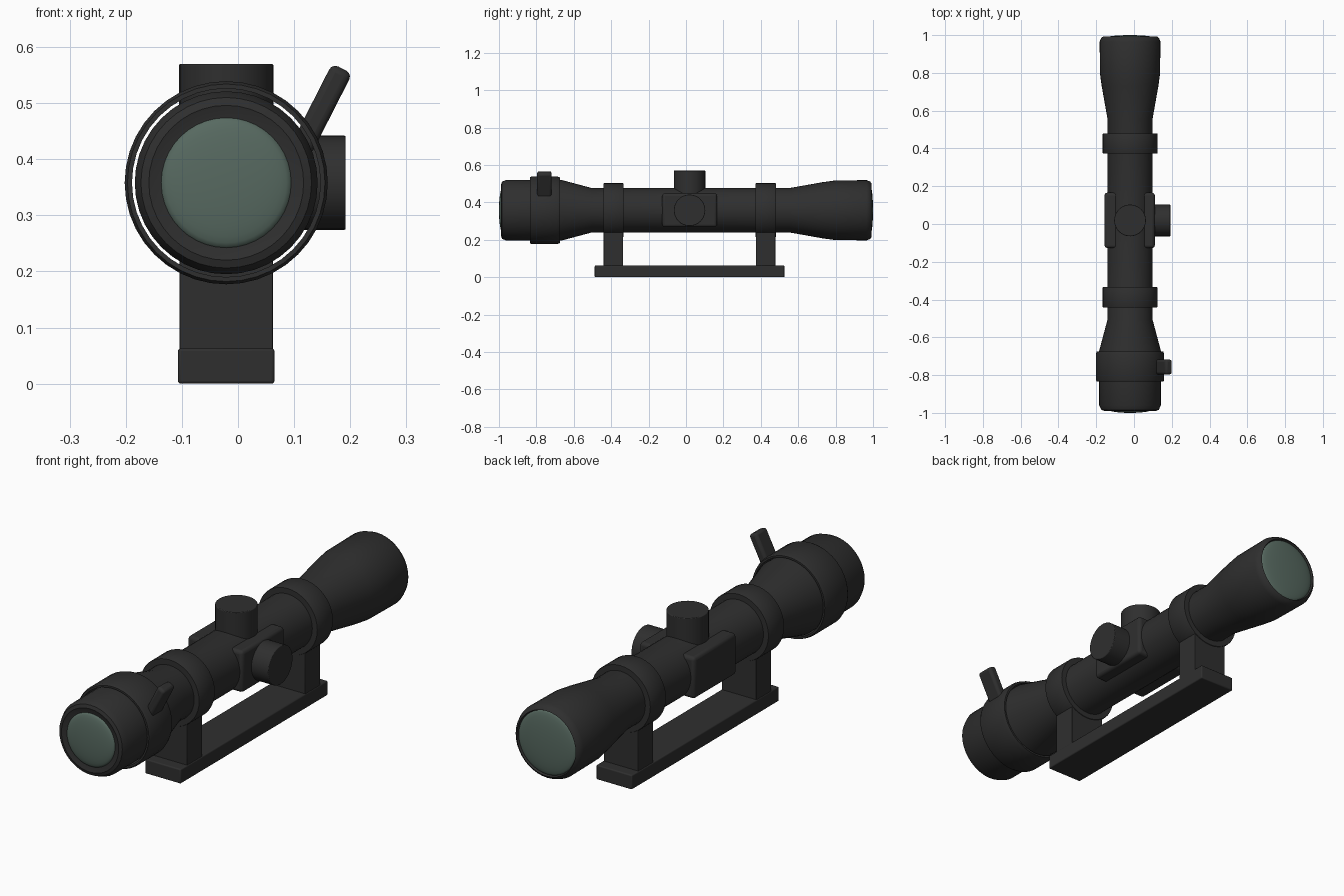
import bpy, bmesh, math
from mathutils import Matrix, Vector

if "Cube" in bpy.data.objects:
    bpy.data.objects.remove(bpy.data.objects["Cube"])

CX, CY, CZ = -0.021, 0.019, 0.358   # optical axis (x, z) and mount centre (y)


def material(name, rgb):
    m = bpy.data.materials.new(name)
    m.diffuse_color = (*rgb, 1)
    m.use_nodes = True
    m.node_tree.nodes["Principled BSDF"].inputs["Base Color"].default_value = m.diffuse_color
    return m


BLACK = material("matte_black", (0.028, 0.028, 0.028))
GLASS = material("green_glass", (0.095, 0.142, 0.118))


def finish(bm, name, mat, bevel=0.0, angle=35):
    bmesh.ops.recalc_face_normals(bm, faces=bm.faces)
    me = bpy.data.meshes.new(name)
    bm.to_mesh(me)
    bm.free()
    ob = bpy.data.objects.new(name, me)
    bpy.context.collection.objects.link(ob)
    me.materials.append(mat)
    if bevel:
        b = ob.modifiers.new("bevel", 'BEVEL')
        b.width, b.segments, b.limit_method = bevel, 3, 'ANGLE'
    bpy.context.view_layer.objects.active = ob
    ob.select_set(True)
    bpy.ops.object.shade_smooth_by_angle(angle=math.radians(angle))
    ob.select_set(False)
    return ob


def lathe(name, profile, mat=BLACK, closed=False, n=40):
    """Spin (radius, y) points around the optical axis."""
    bm = bmesh.new()
    vs = [bm.verts.new((CX + r, y, CZ)) for r, y in profile]
    pairs = list(zip(vs, vs[1:] + vs[:1])) if closed else list(zip(vs, vs[1:]))
    es = [bm.edges.new(p) for p in pairs]
    bmesh.ops.spin(bm, geom=vs + es, cent=(CX, 0, CZ), axis=(0, 1, 0),
                   angle=2 * math.pi, steps=n, use_duplicate=False)
    bmesh.ops.remove_doubles(bm, verts=bm.verts, dist=1e-5)
    return finish(bm, name, mat)


def box(name, lo, hi, bevel, tilt=None):
    bm = bmesh.new()
    lo, hi = Vector(lo), Vector(hi)
    m = Matrix.Translation((lo + hi) / 2) @ Matrix.Diagonal((*(hi - lo), 1))
    bmesh.ops.create_cube(bm, size=1, matrix=(tilt or Matrix()) @ m)
    return finish(bm, name, BLACK, bevel)


def knob(name, length, direction):
    """Cylinder from the optical axis outwards."""
    bm = bmesh.new()
    rot = Vector((0, 0, 1)).rotation_difference(Vector(direction)).to_matrix().to_4x4()
    m = Matrix.Translation((CX, CY, CZ)) @ rot @ Matrix.Translation((0, 0, length / 2 + 0.04))
    bmesh.ops.create_cone(bm, cap_ends=True, segments=32, radius1=0.084, radius2=0.084,
                          depth=length - 0.08, matrix=m)
    return finish(bm, name, BLACK, 0.003)


# Main tube with eyepiece (front) and objective bell (back)
lathe("scope_body", [(0, -0.978), (0.115, -0.982), (0.138, -0.989), (0.152, -0.984), (0.163, -0.96),
                     (0.163, -0.67), (0.119, -0.505), (0.119, 0.555), (0.150, 0.73),
                     (0.159, 0.795), (0.161, 0.965), (0.153, 0.985), (0.142, 0.993),
                     (0.138, 0.985), (0, 0.975)])

# Domed lenses
for name, r, y0, s in (("eyepiece_lens", 0.116, -0.982, -1), ("objective_lens", 0.14, 0.982, 1)):
    lathe(name, [(r * math.cos(a), y0 + s * 0.018 * math.sin(a))
                 for a in [i * math.pi / 16 for i in range(8)]] + [(0, y0 + s * 0.018)], GLASS)

# Magnification ring, a loose sleeve around the eyepiece
lathe("zoom_ring", [(0.168, -0.835), (0.176, -0.835), (0.181, -0.825), (0.181, -0.69),
                    (0.176, -0.675), (0.168, -0.675)], closed=True)

# Zoom lever, leaning outwards
lean = (Matrix.Translation((0.184, -0.757, 0.558)) @ Matrix.Rotation(math.radians(27), 4, 'Y'))
box("zoom_lever", (-0.02, -0.039, -0.16), (0.02, 0.039, 0.004), 0.012, lean)

# Adjustment saddle and its two turrets
box("turret_saddle", (-0.156, -0.127, 0.268), (0.110, 0.166, 0.449), 0.014)
knob("elevation_turret", 0.212, (0, 0, 1))
knob("windage_turret", 0.213, (1, 0, 0))

# Mount: two clamp rings on posts, joined by a base rail
for name, s in (("front", -1), ("rear", 1)):
    y = CY + s * 0.407
    a, b = y - 0.054, y + 0.054
    lathe(name + "_clamp_ring", [(0.112, a), (0.143, a), (0.145, a + 0.004),
                                 (0.145, b - 0.004), (0.143, b), (0.112, b)], closed=True)
    box(name + "_mount_post", (CX - 0.083, a + 0.002, 0.05), (CX + 0.083, b - 0.002, 0.262), 0.002)
box("base_rail", (CX - 0.086, CY - 0.507, 0.0), (CX + 0.086, CY + 0.507, 0.063), 0.005)
